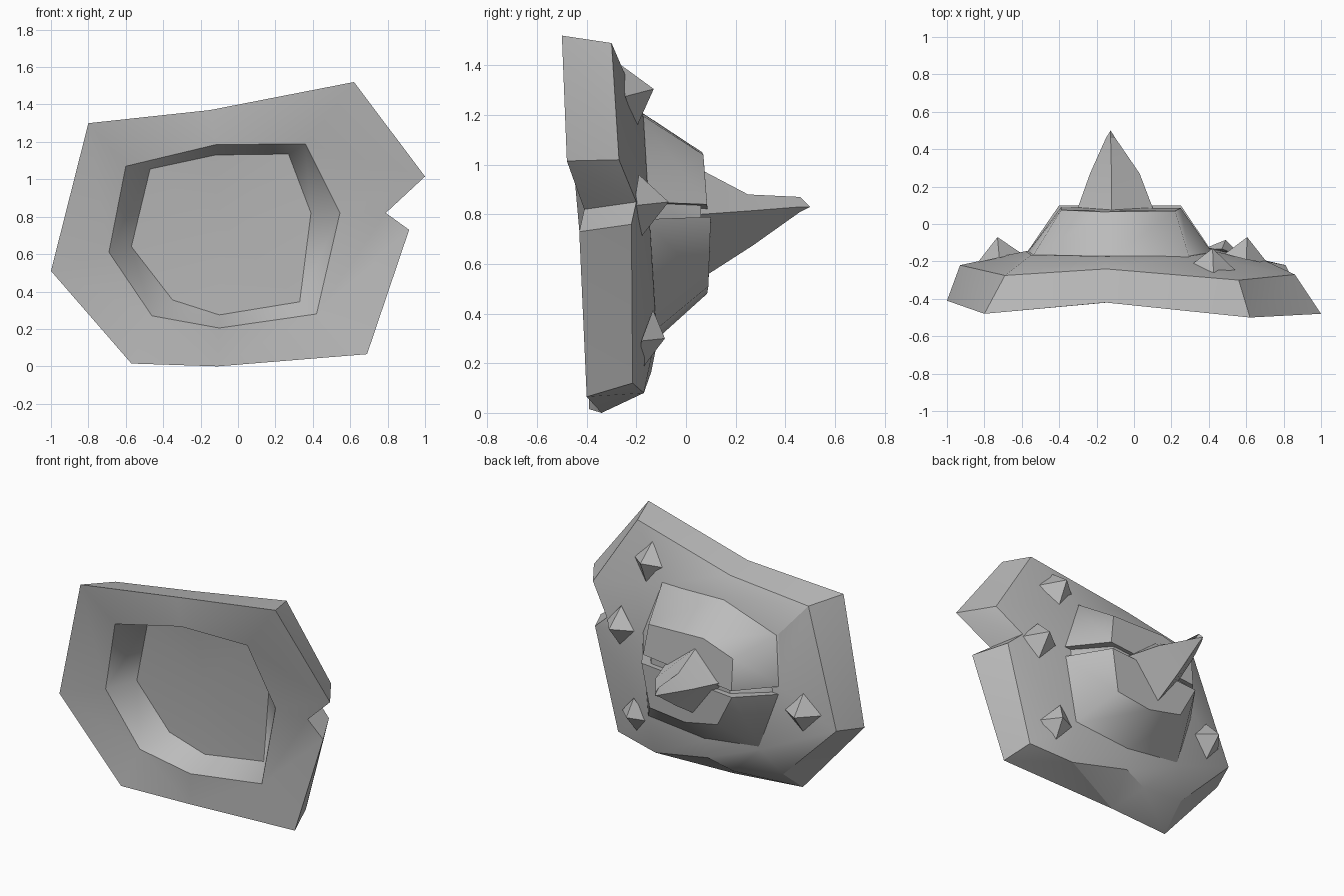
import bpy
import bmesh
import math
from mathutils import Vector

cube = bpy.data.objects.get("Cube")
if cube:
    bpy.data.objects.remove(cube, do_unlink=True)

# Single material
stone = bpy.data.materials.new("plain grey")
stone.use_nodes = True
GREY = (0.5, 0.5, 0.5, 1)
stone.diffuse_color = GREY
stone.node_tree.nodes["Principled BSDF"].inputs["Base Color"].default_value = GREY

CENTRE_X, CENTRE_Z = -0.1, 0.77


def finish(name, bm, smooth_angle=30, soft=()):
    """Make an object, smooth below an angle and along the soft edges."""
    bmesh.ops.recalc_face_normals(bm, faces=bm.faces)
    bm.normal_update()
    limit = math.radians(smooth_angle)
    for face in bm.faces:
        face.smooth = True
    for edge in bm.edges:
        edge.smooth = edge in soft or edge.calc_face_angle(0) < limit
    mesh = bpy.data.meshes.new(name)
    bm.to_mesh(mesh)
    bm.free()
    mesh.materials.append(stone)
    obj = bpy.data.objects.new(name, mesh)
    bpy.context.collection.objects.link(obj)


def edges_between(first, second):
    return {e for v in first for e in v.link_edges if e.other_vert(v) in second}


def polar(vert):
    """Angle of a vertex around the shield centre."""
    return math.atan2(vert.co.z - CENTRE_Z, vert.co.x - CENTRE_X)


def add_ring(bm, points):
    return sorted((bm.verts.new(p) for p in points), key=polar)


def add_flat_ring(bm, outline, depth):
    """Ring from (x, z) pairs, with y given by a function of z."""
    return add_ring(bm, [(x, depth(z), z) for x, z in outline])


def bridge(bm, outer, inner):
    """Join two rings of any size, advancing in step with the angle."""
    i = j = 0
    n, m = len(outer), len(inner)
    full = 2 * math.pi

    def angle(ring, k):
        return polar(ring[k % len(ring)]) + full * (k // len(ring))

    while i < n or j < m:
        a, b = outer[i % n], inner[j % m]
        if j == m or (i < n and angle(outer, i + 1) <= angle(inner, j + 1)):
            bm.faces.new((a, outer[(i + 1) % n], b))
            i += 1
        else:
            bm.faces.new((a, inner[(j + 1) % m], b))
            j += 1


def fan(bm, ring, y):
    """Close a ring with triangles to a middle point."""
    middle = bm.verts.new((CENTRE_X, y, CENTRE_Z))
    for k, vert in enumerate(ring):
        bm.faces.new((vert, ring[(k + 1) % len(ring)], middle))


# Shield plate: front rim, back rim, recess and the seat of the boss
front_rim = [(-.8, -.48, 1.3), (-.15, -.42, 1.37), (.62, -.5, 1.52),
             (1, -.48, 1.015), (.79, -.41, .82), (.915, -.43, .73),
             (.69, -.4, .065), (-.11, -.34, 0), (-.57, -.39, .015),
             (-1, -.41, .51)]
back_rim = [(-.69, -.275, 1.27), (-.15, -.24, 1.34), (.56, -.3, 1.49),
            (.86, -.27, 1.02), (.71, -.2, .85), (.81, -.22, .76),
            (.64, -.215, .12), (.34, -.17, .08), (-.06, -.14, .165),
            (-.22, -.17, .11), (-.55, -.215, .16), (-.93, -.22, .54)]
recess_edge = [(-.6, 1.07), (-.12, 1.185), (.36, 1.19), (.545, .82),
               (.42, .28), (-.1, .205), (-.46, .27), (-.69, .61)]
recess_floor = [(-.47, 1.055), (-.12, 1.13), (.27, 1.135), (.39, .82),
                (.33, .345), (-.1, .275), (-.35, .355), (-.57, .64)]
boss_seat = [(-.55, 1.09), (-.15, 1.22), (.3, 1.19), (.44, .82),
             (.37, .32), (-.05, .28), (-.45, .33), (-.58, .76)]

bm = bmesh.new()
front = add_ring(bm, front_rim)
back = add_ring(bm, back_rim)
edge_ring = add_flat_ring(bm, recess_edge, lambda z: -.335 - .07 * z)
floor = add_flat_ring(bm, recess_floor, lambda z: -.18 - .075 * z)
seat = add_flat_ring(bm, boss_seat, lambda z: -.1 - .06 * z)
bridge(bm, front, edge_ring)
bridge(bm, edge_ring, floor)
fan(bm, floor, -.215)
bridge(bm, front, back)
bridge(bm, back, seat)
fan(bm, seat, -.14)
finish("shield_plate", bm, 28, edges_between(edge_ring, floor))


# Boss: two tapered halves on either side of a slanted groove
def boss_half(name, base, top):
    bm = bmesh.new()
    low = [bm.verts.new((x, -.12 - .06 * z, z)) for x, z in base]
    high = [bm.verts.new((x, y, z)) for x, y, z in top]
    for k in range(len(low) - 1):
        bm.faces.new((low[k], low[k + 1], high[k + 1], high[k]))
    bm.faces.new((low[0], high[0], high[-1], low[-1]))
    bm.faces.new(high)
    bm.faces.new(low)
    finish(name, bm, 30, edges_between(low[1:-1], high[1:-1]))


boss_half("boss_upper",
          [(-.58, .76), (-.55, 1.09), (-.15, 1.22), (.3, 1.21), (.43, .85)],
          [(-.39, .09, .775), (-.39, .075, .98), (-.17, .065, 1.05),
           (.22, .07, 1.04), (.25, .085, .84)])
boss_half("boss_lower",
          [(.43, .78), (.37, .32), (-.05, .28), (-.45, .33), (-.58, .71)],
          [(.25, .1, .79), (.2, .09, .51), (-.05, .085, .48),
           (-.29, .09, .53), (-.4, .1, .74)])
boss_half("boss_groove_core",
          [(-.54, .68), (-.53, .85), (.39, .9), (.39, .72)],
          [(-.36, .06, .68), (-.36, .06, .85), (.21, .06, .9),
           (.21, .06, .72)])

# Spike: curved upper ridge running out to a point
bm = bmesh.new()
sections = [
    [(-.12, .06, .98), (.11, .06, .8), (-.11, .06, .54), (-.31, .06, .8)],
    [(-.12, .25, .88), (.03, .27, .815), (-.12, .27, .675), (-.235, .27, .815)],
    [(-.125, .46, .87), (-.1, .46, .83), (-.125, .46, .81), (-.15, .46, .83)],
]
loops = [[bm.verts.new(p) for p in section] for section in sections]
for first, second in zip(loops, loops[1:]):
    for k in range(4):
        n = (k + 1) % 4
        bm.faces.new((first[k], first[n], second[n], second[k]))
tip = bm.verts.new((-.125, .5, .83))
for k in range(4):
    bm.faces.new((loops[-1][k], loops[-1][(k + 1) % 4], tip))
bm.faces.new(loops[0])
finish("boss_spike", bm, 25)


# Studs: four-sided pyramids whose feet lean with the back surface
def stud(name, foot, apex, rise_lean, side_lean):
    bm = bmesh.new()
    foot = Vector(foot)
    rise = Vector((0, rise_lean, .125))
    side = Vector((.115, side_lean, 0))
    corners = [bm.verts.new(foot + d) for d in (rise, side, -rise, -side)]
    peak = bm.verts.new(apex)
    for k in range(4):
        bm.faces.new((corners[k], corners[(k + 1) % 4], peak))
    bm.faces.new(corners)
    finish(name, bm, 20)


stud("stud_top", (.425, -.23, 1.275), (.42, -.13, 1.305), -.03, -.015)
stud("stud_side", (.6, -.185, .835), (.605, -.07, .85), -.005, -.025)
stud("stud_bottom", (.47, -.16, .29), (.49, -.085, .3), .027, -.02)
stud("stud_far_side", (-.72, -.18, .62), (-.73, -.07, .63), 0, .025)
